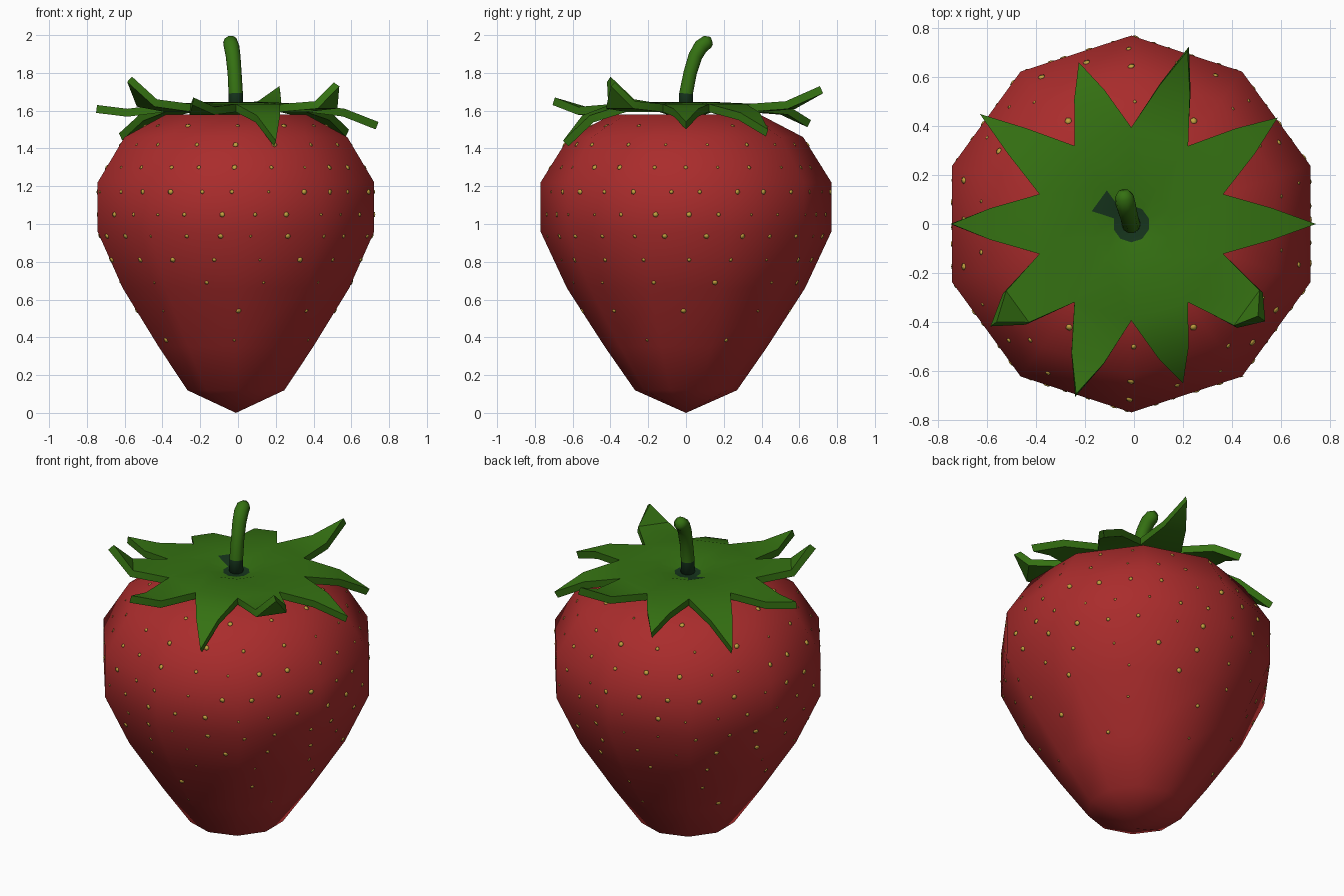
import bpy, bmesh, math, random
from mathutils import Vector
from mathutils.bvhtree import BVHTree

if "Cube" in bpy.data.objects:
    bpy.data.objects.remove(bpy.data.objects["Cube"])

random.seed(4)
CX = -0.011


def material(name, rgb):
    m = bpy.data.materials.new(name)
    m.diffuse_color = (*rgb, 1)
    m.use_nodes = True
    m.node_tree.nodes["Principled BSDF"].inputs["Base Color"].default_value = m.diffuse_color
    return m


RED = material("berry red", (0.40, 0.025, 0.025))
GREEN = material("leaf green", (0.035, 0.165, 0.006))
DARK = material("dark green", (0.008, 0.035, 0.012))
YELLOW = material("seed yellow", (0.55, 0.36, 0.05))


def finish(bm, name, mats, smooth=True):
    bmesh.ops.recalc_face_normals(bm, faces=bm.faces)
    me = bpy.data.meshes.new(name)
    bm.to_mesh(me)
    ob = bpy.data.objects.new(name, me)
    bpy.context.collection.objects.link(ob)
    for m in mats:
        me.materials.append(m)
    for p in me.polygons:
        p.use_smooth = smooth
    return ob


def polar(r, deg, z):
    a = math.radians(deg)
    return Vector((CX + r * math.cos(a), r * math.sin(a), z))


def bridge(bm, a, b):
    n = len(a)
    return [bm.faces.new((a[i], a[(i + 1) % n], b[(i + 1) % n], b[i])) for i in range(n)]


# Fruit body: ten-sided turned profile
profile = [(0.27, 0.12), (0.43, 0.35), (0.63, 0.66), (0.77, 0.96),
           (0.77, 1.22), (0.62, 1.46), (0.39, 1.58)]
bm = bmesh.new()
rings = [[bm.verts.new(polar(r, 90 + 36 * k, z)) for k in range(10)] for r, z in profile]
for a, b in zip(rings, rings[1:]):
    bridge(bm, a, b)
for z, ring in ((0.0, rings[0]), (1.57, rings[-1])):
    pole = bm.verts.new((CX, 0, z))
    for k in range(10):
        bm.faces.new((pole, ring[k], ring[(k + 1) % 10]))
bmesh.ops.recalc_face_normals(bm, faces=bm.faces)
tree = BVHTree.FromBMesh(bm)
finish(bm, "fruit_body", [RED])

# Seeds: small flattened beads in staggered rows, almost sunk in the skin
bm = bmesh.new()
rows = [(1.52, 12), (1.42, 18), (1.30, 24), (1.17, 26), (1.05, 26), (0.935, 24),
        (0.81, 18), (0.69, 12), (0.54, 8), (0.385, 6)]
for j, (z, n) in enumerate(rows):
    for k in range(n):
        a = 2 * math.pi * (k + 0.5 * (j % 2)) / n + random.uniform(-0.03, 0.03)
        d = Vector((math.cos(a), math.sin(a), 0))
        hit, nor, _, _ = tree.ray_cast(Vector((CX, 0, z)) + d * 2, -d)
        if hit is None:
            continue
        size = random.choice((0.016, 0.012, 0.008))
        vs = bmesh.ops.create_icosphere(bm, subdivisions=1, radius=size)["verts"]
        q = nor.to_track_quat('Z', 'Y')
        for v in vs:
            v.co = hit + q @ Vector((v.co.x, v.co.y, v.co.z * 0.35))
finish(bm, "seeds", [YELLOW])

# Leafy crown: ten-pointed star; each leaf = mid radius, mid z, half width, tip radius, tip z
leaves = [(0.58, 1.61, 0.065, 0.755, 1.54), (0.58, 1.59, 0.065, 0.74, 1.50),
          (0.58, 1.65, 0.065, 0.745, 1.73), (0.56, 1.62, 0.065, 0.695, 1.55),
          (0.58, 1.585, 0.065, 0.765, 1.48), (0.58, 1.61, 0.065, 0.735, 1.63),
          (0.58, 1.66, 0.08, 0.68, 1.78), (0.58, 1.62, 0.07, 0.73, 1.67),
          (0.56, 1.575, 0.065, 0.685, 1.44), (0.59, 1.65, 0.09, 0.64, 1.75)]
bm = bmesh.new()
centre, rim, notch = [[bm.verts.new(polar(r, 36 * k - 18, z)) for k in range(10)]
                      for r, z in ((0.075, 1.615), (0.17, 1.645), (0.395, 1.635))]
bm.faces.new(centre).material_index = 1
bridge(bm, centre, rim)[4].material_index = 1
bridge(bm, rim, notch)
for k, (mr, mz, w, tr, tz) in enumerate(leaves):
    spread = math.degrees(math.atan2(w, mr))
    lo = bm.verts.new(polar(mr, 36 * k - spread, mz))
    hi = bm.verts.new(polar(mr, 36 * k + spread, mz))
    tip = bm.verts.new(polar(tr, 36 * k, tz))
    bm.faces.new((notch[k], lo, hi, notch[(k + 1) % 10]))
    bm.faces.new((lo, tip, hi))
bmesh.ops.recalc_face_normals(bm, faces=bm.faces)
if sum(f.normal.z for f in bm.faces) < 0:
    bmesh.ops.reverse_faces(bm, faces=bm.faces)
me = bpy.data.meshes.new("leaf_crown")
bm.to_mesh(me)
crown = bpy.data.objects.new("leaf_crown", me)
bpy.context.collection.objects.link(crown)
me.materials.append(GREEN)
me.materials.append(DARK)
solid = crown.modifiers.new("thickness", 'SOLIDIFY')
solid.thickness = 0.042
solid.offset = -1
bpy.context.view_layer.objects.active = crown
crown.select_set(True)
bpy.ops.object.modifier_apply(modifier=solid.name)
bpy.ops.object.shade_smooth_by_angle(angle=math.radians(40))

# Stem: bent tube with a rounded end and a dark foot
path = [(-0.012, 0.0, 1.58, 0.04), (-0.012, 0.0, 1.69, 0.038), (-0.018, 0.022, 1.80, 0.037),
        (-0.026, 0.05, 1.89, 0.039), (-0.034, 0.08, 1.94, 0.041),
        (-0.040, 0.112, 1.963, 0.039), (-0.043, 0.135, 1.97, 0.022)]
bm = bmesh.new()
rings = []
for i, (x, y, z, r) in enumerate(path):
    p, n = path[max(i - 1, 0)], path[min(i + 1, len(path) - 1)]
    t = (Vector(n[:3]) - Vector(p[:3])).normalized()
    u = Vector((1, 0, 0))
    v = t.cross(u).normalized()
    u = v.cross(t)
    rings.append([bm.verts.new(Vector((x, y, z)) + r * (math.cos(a) * u + math.sin(a) * v))
                  for a in (2 * math.pi * k / 10 for k in range(10))])
for i, (a, b) in enumerate(zip(rings, rings[1:])):
    for f in bridge(bm, a, b):
        f.material_index = 1 if i == 0 else 0
bm.faces.new(rings[0])
bm.faces.new(rings[-1])
finish(bm, "stem", [GREEN, DARK])
